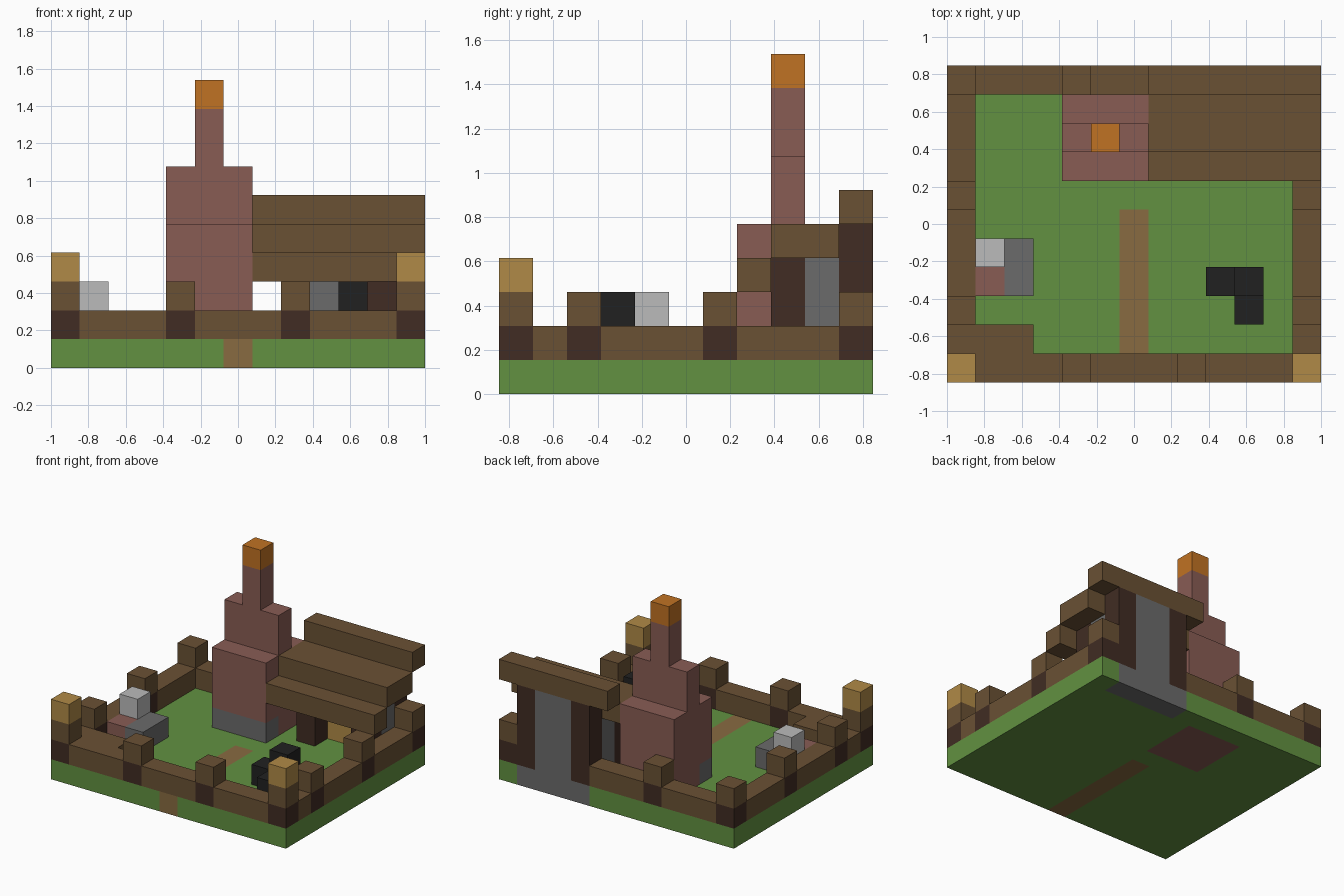
import bpy
import bmesh
from mathutils import Vector

cube = bpy.data.objects.get("Cube")
if cube:
    bpy.data.objects.remove(cube, do_unlink=True)

# The yard is laid out on a grid of equal blocks
COLS, ROWS = 13, 11
UNIT = 2 / COLS


def linear(hex_code):
    values = [int(hex_code[n:n + 2], 16) / 255 for n in (0, 2, 4)]
    return [v / 12.92 if v < 0.04 else ((v + 0.055) / 1.055) ** 2.4 for v in values] + [1]


def material(name, hex_code):
    mat = bpy.data.materials.new(name)
    mat.use_nodes = True
    mat.diffuse_color = linear(hex_code)
    mat.node_tree.nodes["Principled BSDF"].inputs["Base Color"].default_value = linear(hex_code)
    return mat


grass = material("grass green", "629141")
wood = material("wood brown", "6a5134")
dark_wood = material("dark wood", "412c23")
brick = material("brick red", "895c54")
stone = material("stone gray", "6b6b6b")
pale_stone = material("pale stone", "bbbbbb")
coal = material("coal black", "212121")
ember = material("ember orange", "c07223")
straw = material("straw tan", "b08a47")
dirt = material("dirt path", "886b41")


def block(name, mat, cols, rows, layers):
    """Box covering inclusive (first, last) ranges of grid cells; a single number is one cell."""
    spans = [(s, s) if isinstance(s, int) else s for s in (cols, rows, layers)]
    low = Vector([s[0] for s in spans])
    size = Vector([s[1] + 1 for s in spans]) - low
    mesh = bpy.data.meshes.new(name)
    bm = bmesh.new()
    bmesh.ops.create_cube(bm, size=1)
    offset = Vector((COLS / 2, ROWS / 2, 0))
    for v in bm.verts:
        v.co = (low + (v.co + Vector((0.5, 0.5, 0.5))) * size - offset) * UNIT
    bm.to_mesh(mesh)
    bm.free()
    mesh.materials.append(mat)
    obj = bpy.data.objects.new(name, mesh)
    bpy.context.collection.objects.link(obj)
    return obj


EAST, NORTH = COLS - 1, ROWS - 1

# Ground slab, with path, chimney footing and doorstep let into it
block("lawn_front_right", grass, (0, 5), (0, 5), 0)
block("lawn_front_left", grass, (7, EAST), (0, 5), 0)
block("lawn_middle", grass, (0, EAST), 6, 0)
block("lawn_back_right", grass, (0, 3), (7, 9), 0)
block("lawn_house", grass, (7, EAST), (7, 9), 0)
block("lawn_rear_strip", grass, (0, 7), NORTH, 0)
block("lawn_rear_corner", grass, EAST, NORTH, 0)
block("path", dirt, 6, (0, 5), 0)
block("chimney_footing", brick, (4, 6), (7, 9), 0)
block("doorstep", stone, (8, 11), NORTH, 0)


# Fence posts with dark feet
def fence_post(col, row):
    block("post_foot", dark_wood, col, row, 1)
    block("post_top", wood, col, row, 2)


for col in (0, 4, 8, EAST):
    fence_post(col, 0)
for col in (0, 4, EAST):
    fence_post(col, NORTH)
for col in (0, EAST):
    for row in (2, 6):
        fence_post(col, row)
    block("corner_lantern", straw, col, 0, 3)

# Fence rails between the posts
for span in ((1, 3), (5, 7), (9, 11)):
    block("front_rail", wood, span, 0, 1)
for span in ((1, 3), (5, 7)):
    block("back_rail", wood, span, NORTH, 1)
for col in (0, EAST):
    for span in (1, (3, 5), (7, 9)):
        block("side_rail", wood, col, span, 1)
block("corner_bench", wood, (1, 2), 1, 1)

# Chimney
block("hearth", stone, (4, 6), 7, 1)
block("chimney_base_rear", brick, (4, 6), (8, 9), 1)
block("chimney_base", brick, (4, 6), (7, 9), (2, 4))
block("chimney_shoulder", brick, (4, 6), 8, (5, 6))
block("chimney_stack", brick, 5, 8, (7, 8))
block("chimney_fire", ember, 5, 8, 9)

# Shelter: posts, stone wall and stepped roof
for col in (8, 11):
    block("shelter_front_post", dark_wood, col, 8, (1, 3))
    block("shelter_back_post", dark_wood, col, NORTH, (1, 4))
    block("wall_end", stone, col, 9, (1, 3))
block("wall_panel", stone, (9, 10), 9, (2, 3))
block("wall_back", stone, (9, 10), NORTH, (1, 4))
block("straw_bed", straw, (9, 10), 9, 1)
block("roof_front", wood, (7, EAST), 7, 3)
block("roof_middle", wood, (7, EAST), (8, 9), 4)
block("roof_beam", wood, (7, EAST), NORTH, 5)

# Stone and brick pile
block("stone_pile", stone, 2, (3, 4), 1)
block("pile_support", stone, 1, 4, 1)
block("brick_pile", brick, 1, 3, 1)
block("pale_stone_block", pale_stone, 1, 4, 2)

# Coal heap
block("coal_row", coal, (9, 10), 3, 1)
block("coal_front", coal, 10, 2, 1)
block("coal_top", coal, 10, 3, 2)
